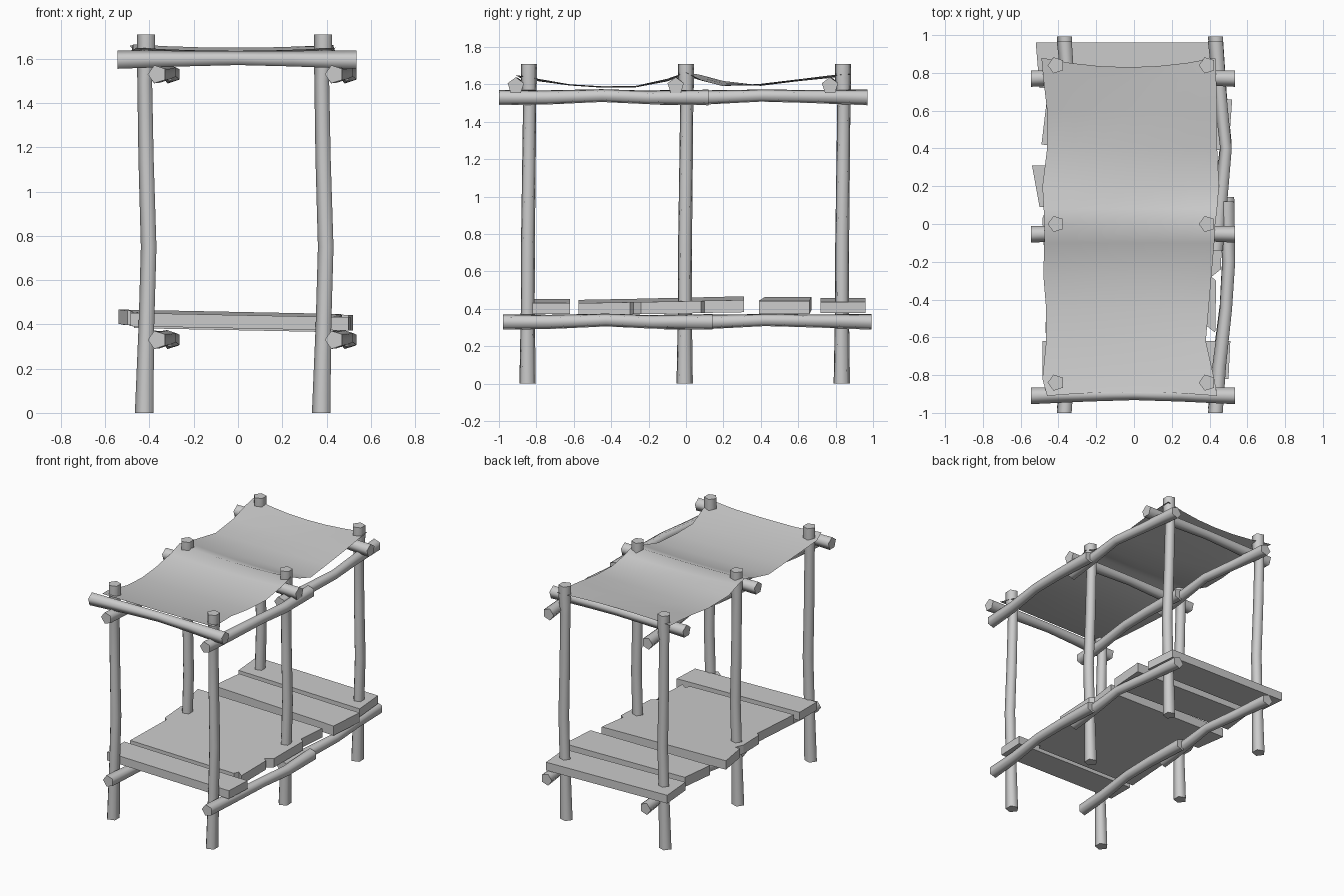
import bpy, bmesh, math
from mathutils import Vector

if "Cube" in bpy.data.objects:
    bpy.data.objects.remove(bpy.data.objects["Cube"])


def finish(name, bm, angle=None):
    bmesh.ops.recalc_face_normals(bm, faces=bm.faces)
    mesh = bpy.data.meshes.new(name)
    bm.to_mesh(mesh)
    bm.free()
    ob = bpy.data.objects.new(name, mesh)
    bpy.context.collection.objects.link(ob)
    if angle:
        bpy.ops.object.select_all(action='DESELECT')
        ob.select_set(True)
        bpy.context.view_layer.objects.active = ob
        bpy.ops.object.shade_smooth_by_angle(angle=math.radians(angle))
    return ob


def log(name, axis, path, offset, turn=math.pi):
    """Five-sided rough log; path holds (x, y, z, radius) along the given axis."""
    bm = bmesh.new()
    rings = []
    for x, y, z, r in path:
        ring = []
        for i in range(5):
            a = turn + i * math.tau / 5
            c, s = r * math.cos(a), r * math.sin(a)
            d = {'X': (0, c, s), 'Y': (c, 0, s), 'Z': (c, s, 0)}[axis]
            ring.append(bm.verts.new(Vector((x, y, z)) + Vector(d) + Vector(offset)))
        rings.append(ring)
    for a, b in zip(rings, rings[1:]):
        for i in range(5):
            bm.faces.new((a[i], a[(i + 1) % 5], b[(i + 1) % 5], b[i]))
    bm.faces.new(rings[0])
    bm.faces.new(rings[-1])
    return finish(name, bm, 80)


def plank(name, outline, top, thick=0.06, tilt=0.0):
    """Flat board from an outline, sloping gently down to the right."""
    bm = bmesh.new()
    up = [bm.verts.new((x, y, top - 0.02 * x + tilt * y)) for x, y in outline]
    low = [bm.verts.new((v.co.x, v.co.y, v.co.z - thick)) for v in up]
    bm.faces.new(up)
    bm.faces.new(low)
    n = len(up)
    for i in range(n):
        bm.faces.new((up[i], up[(i + 1) % n], low[(i + 1) % n], low[i]))
    return finish(name, bm)


# Posts, long rails (two overlapping logs per side and level)
post = [(-0.02, -0.007, 0, 0.046), (-0.01, -0.006, 0.4, 0.039), (0, -0.005, 0.75, 0.039),
        (-0.012, 0, 1.15, 0.038), (-0.018, 0.004, 1.5, 0.037), (-0.012, 0, 1.63, 0.045),
        (-0.012, 0, 1.71, 0.045)]
rail_front = [(0.035, -1.0, 1.53, 0.043), (0.055, -0.75, 1.53, 0.040), (0.09, -0.45, 1.54, 0.036),
              (0.105, -0.2, 1.53, 0.038), (0.095, 0.12, 1.53, 0.044)]
rail_back = [(0.035, -0.14, 1.53, 0.043), (0.06, 0.1, 1.53, 0.040), (0.09, 0.4, 1.54, 0.034),
             (0.06, 0.68, 1.535, 0.037), (0.035, 0.97, 1.53, 0.044)]
for side, x in (('left', -0.4), ('right', 0.4)):
    for row, y in (('front', -0.84), ('middle', 0), ('back', 0.84)):
        log(f'{side}_{row}_post', 'Z', post, (x, y, 0))
    for level, dy, dz in (('upper', 0, 0), ('lower', 0.022, -1.2)):
        log(f'{side}_{level}_front_rail', 'Y', rail_front, (x, dy, dz))
        log(f'{side}_{level}_back_rail', 'Y', rail_back, (x, dy, dz))

# Roof cross beams
cross = [(-0.545, -0.005, 1.592, 0.046), (-0.25, 0.002, 1.597, 0.039), (0, 0.006, 1.60, 0.035),
         (0.25, 0.002, 1.597, 0.039), (0.535, -0.005, 1.592, 0.046)]
for row, y in (('front', -0.905), ('middle', -0.05), ('back', 0.775)):
    log(f'{row}_cross_beam', 'X', cross, (0, y, 0), math.pi / 2)

# Floor boards
plank('front_plank', [(-0.485, -0.82), (0.50, -0.82), (0.51, -0.62), (-0.485, -0.62)], 0.442)
plank('centre_floor', [(-0.47, -0.575), (0.37, -0.575), (0.385, -0.54), (0.43, -0.575),
                       (0.435, -0.3), (0.41, -0.28), (0.46, -0.24), (0.47, 0.08), (0.44, 0.1),
                       (0.465, 0.31), (-0.54, 0.31), (-0.50, 0.09), (-0.46, 0.09),
                       (-0.485, 0.03), (-0.475, -0.165), (-0.45, -0.18)], 0.45, 0.065, 0.02)
plank('rear_plank', [(-0.49, 0.42), (0.50, 0.39), (0.52, 0.66), (-0.46, 0.67)], 0.453, 0.07)
plank('back_plank', [(-0.50, 0.72), (0.48, 0.72), (0.46, 0.96), (-0.52, 0.96)], 0.447)

# Sagging cloth roof: (y, left x, right x, left z, right z, middle y shift)
rows = [(-0.91, -0.46, 0.44, 1.65, 1.65, 0.02), (-0.82, -0.485, 0.425, 1.632, 1.635, 0.01),
        (-0.62, -0.465, 0.38, 1.60, 1.60, 0), (-0.45, -0.465, 0.395, 1.59, 1.587, 0),
        (-0.27, -0.48, 0.41, 1.592, 1.588, 0), (-0.1, -0.475, 0.425, 1.63, 1.63, 0),
        (0.0, -0.475, 0.43, 1.665, 1.663, -0.01), (0.08, -0.478, 0.44, 1.65, 1.625, 0),
        (0.2, -0.485, 0.45, 1.618, 1.59, 0), (0.4, -0.46, 0.44, 1.595, 1.603, 0),
        (0.6, -0.46, 0.44, 1.62, 1.627, 0), (0.77, -0.48, 0.435, 1.648, 1.648, 0),
        (0.88, -0.49, 0.43, 1.66, 1.655, -0.05)]
bm = bmesh.new()
grid = []
for y, xl, xr, zl, zr, shift in rows:
    line = []
    for i in range(7):
        t = i / 6
        bow = 4 * t * (1 - t)
        sag = 0.014 if abs(y) > 0.7 or abs(y) < 0.15 else 0.006
        line.append(bm.verts.new((xl + (xr - xl) * t, y + shift * bow,
                                  zl + (zr - zl) * t - sag * bow)))
    grid.append(line)
for a, b in zip(grid, grid[1:]):
    for i in range(6):
        bm.faces.new((a[i], a[i + 1], b[i + 1], b[i]))
finish('cloth_roof', bm, 60)
